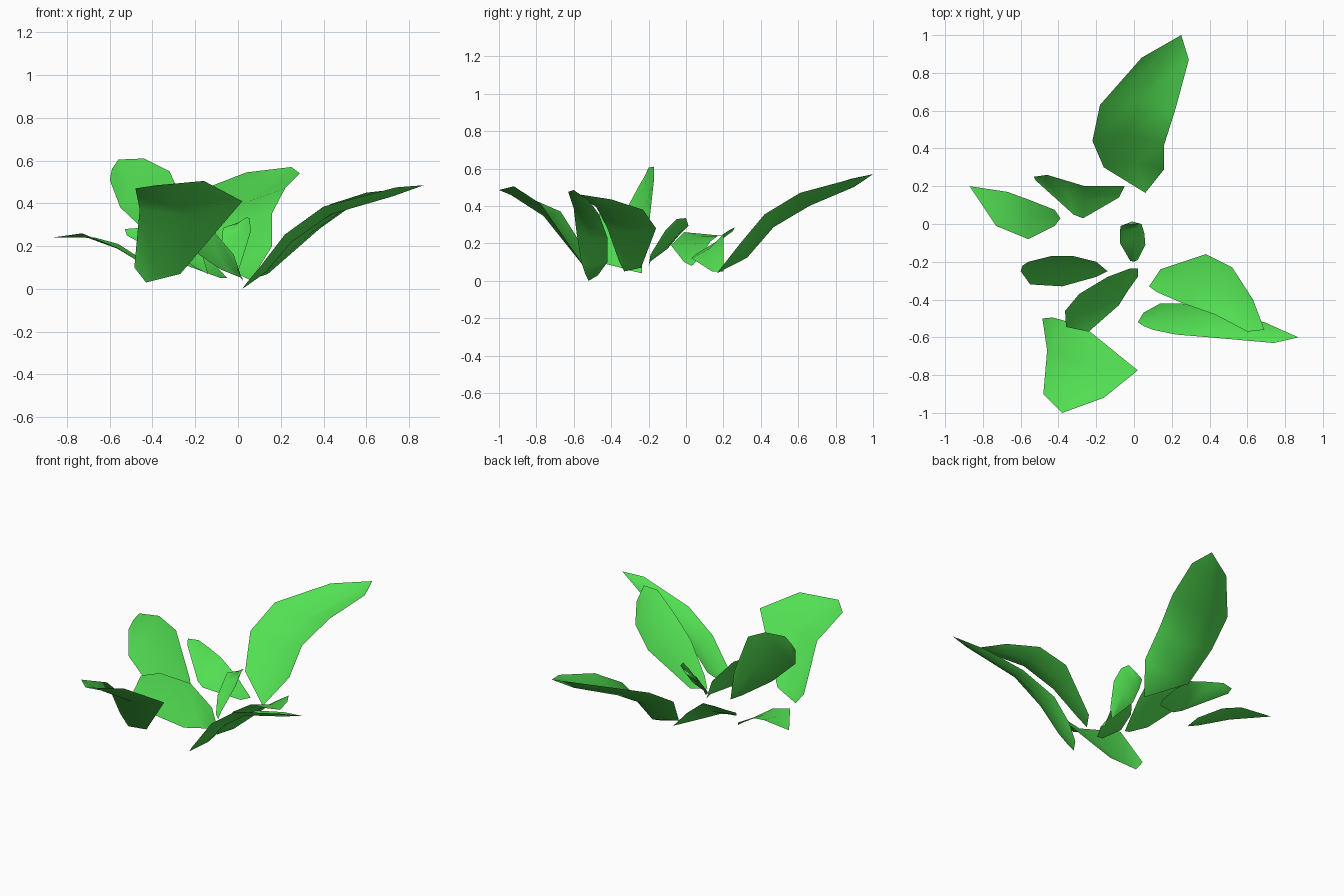
import bpy
import bmesh
from mathutils import Vector

# Remove only the default cube
default_cube = bpy.data.objects.get("Cube")
if default_cube:
    bpy.data.objects.remove(default_cube, do_unlink=True)

# Single leaf colour
leaf_green = bpy.data.materials.new("leaf_green")
leaf_green.use_nodes = True
leaf_colour = (0.085, 0.74, 0.085, 1.0)
leaf_green.diffuse_color = leaf_colour
leaf_green.node_tree.nodes["Principled BSDF"].inputs["Base Color"].default_value = leaf_colour


def build_leaf(name, base, left_edge, right_edge, tip, cup=0.18):
    """Thin leaf running from base to tip, with a sunken midrib between its two edges."""
    base, tip = Vector(base), Vector(tip)
    bm = bmesh.new()
    base_vert = bm.verts.new(base)
    rows = []
    for left, right in zip(left_edge, right_edge):
        left, right = Vector(left), Vector(right)
        across = right - left
        upper_side = across.cross(tip - base).normalized()
        midrib = (left + right) / 2 - upper_side * across.length * cup
        rows.append([bm.verts.new(point) for point in (left, midrib, right)])
    tip_vert = bm.verts.new(tip)

    # Triangles close both ends, quads fill the blade
    for side in (0, 1):
        first, last = rows[0], rows[-1]
        bm.faces.new((base_vert, first[side + 1], first[side]))
        bm.faces.new((last[side], last[side + 1], tip_vert))
        for near, far in zip(rows, rows[1:]):
            bm.faces.new((near[side], near[side + 1], far[side + 1], far[side]))

    for face in bm.faces:
        face.smooth = True
    mesh = bpy.data.meshes.new(name)
    bm.to_mesh(mesh)
    bm.free()
    mesh.materials.append(leaf_green)
    leaf = bpy.data.objects.new(name, mesh)
    bpy.context.collection.objects.link(leaf)
    return leaf


# Tall leaf at the back
build_leaf(
    "back_leaf",
    base=(.06, .165, .04),
    left_edge=[(-.16, .3, .15), (-.22, .44, .34), (-.18, .63, .46), (.04, .88, .545)],
    right_edge=[(.16, .29, .2), (.16, .42, .355), (.22, .61, .47), (.29, .87, .54)],
    tip=(.25, 1, .57),
    cup=0.19,
)

# Pair of arching leaves on the left
build_leaf(
    "left_broad_leaf",
    base=(.08, -.33, .05),
    left_edge=[(.14, -.24, .07), (.38, -.16, .28), (.52, -.23, .38), (.63, -.4, .435)],
    right_edge=[(.12, -.36, .11), (.26, -.42, .28), (.43, -.48, .395), (.6, -.57, .45)],
    tip=(.69, -.56, .46),
    cup=0.1,
)
build_leaf(
    "left_long_leaf",
    base=(.02, -.52, 0),
    left_edge=[(.05, -.47, .03), (.14, -.42, .1), (.25, -.42, .23), (.45, -.465, .355), (.69, -.52, .43)],
    right_edge=[(.05, -.54, .04), (.1, -.56, .1), (.22, -.585, .255), (.4, -.6, .385), (.74, -.63, .475)],
    tip=(.87, -.6, .485),
    cup=0.17,
)

# Wide leaf leaning out at the front
build_leaf(
    "front_wide_leaf",
    base=(-.43, -.495, .03),
    left_edge=[(-.27, -.54, .07), (.02, -.775, .41), (-.16, -.92, .505)],
    right_edge=[(-.485, -.5, .1), (-.46, -.67, .37), (-.48, -.9, .47)],
    tip=(-.38, -1, .485),
    cup=0.12,
)

# Leaves standing on edge at the front right
build_leaf(
    "front_inner_leaf",
    base=(.02, -.235, .04),
    left_edge=[(.02, -.28, .05), (-.03, -.35, .07), (-.08, -.43, .09), (-.24, -.57, .2)],
    right_edge=[(-.02, -.235, .16), (-.14, -.28, .3), (-.29, -.37, .36), (-.365, -.46, .36)],
    tip=(-.36, -.545, .29),
    cup=0.08,
)
build_leaf(
    "right_upright_leaf",
    base=(-.14, -.25, .07),
    left_edge=[(-.2, -.28, .1), (-.38, -.33, .22), (-.55, -.32, .38), (-.6, -.25, .51)],
    right_edge=[(-.2, -.2, .28), (-.32, -.17, .55), (-.44, -.17, .61), (-.56, -.2, .605)],
    tip=(-.59, -.22, .56),
    cup=0.08,
)

# Low leaves on the right and back right
build_leaf(
    "right_low_leaf",
    base=(-.39, .03, .08),
    left_edge=[(-.42, -.01, .1), (-.56, -.08, .19), (-.73, -.01, .26)],
    right_edge=[(-.42, .075, .12), (-.56, .13, .21), (-.67, .17, .24)],
    tip=(-.87, .2, .24),
    cup=0.06,
)
build_leaf(
    "back_right_leaf",
    base=(-.05, .2, .05),
    left_edge=[(-.08, .14, .05), (-.27, .03, .12), (-.32, .05, .14), (-.52, .23, .25)],
    right_edge=[(-.15, .2, .16), (-.26, .2, .25), (-.36, .23, .27), (-.46, .26, .285)],
    tip=(-.53, .25, .28),
    cup=0.08,
)

# Small young leaf in the middle
build_leaf(
    "centre_leaf",
    base=(0, -.2, .08),
    left_edge=[(-.02, -.195, .1), (-.075, -.1, .17), (-.075, -.04, .24), (-.07, -.01, .285)],
    right_edge=[(.02, -.19, .14), (.06, -.11, .27), (.055, -.05, .33), (.04, 0, .335)],
    tip=(0, 0, .31),
    cup=0.2,
)
